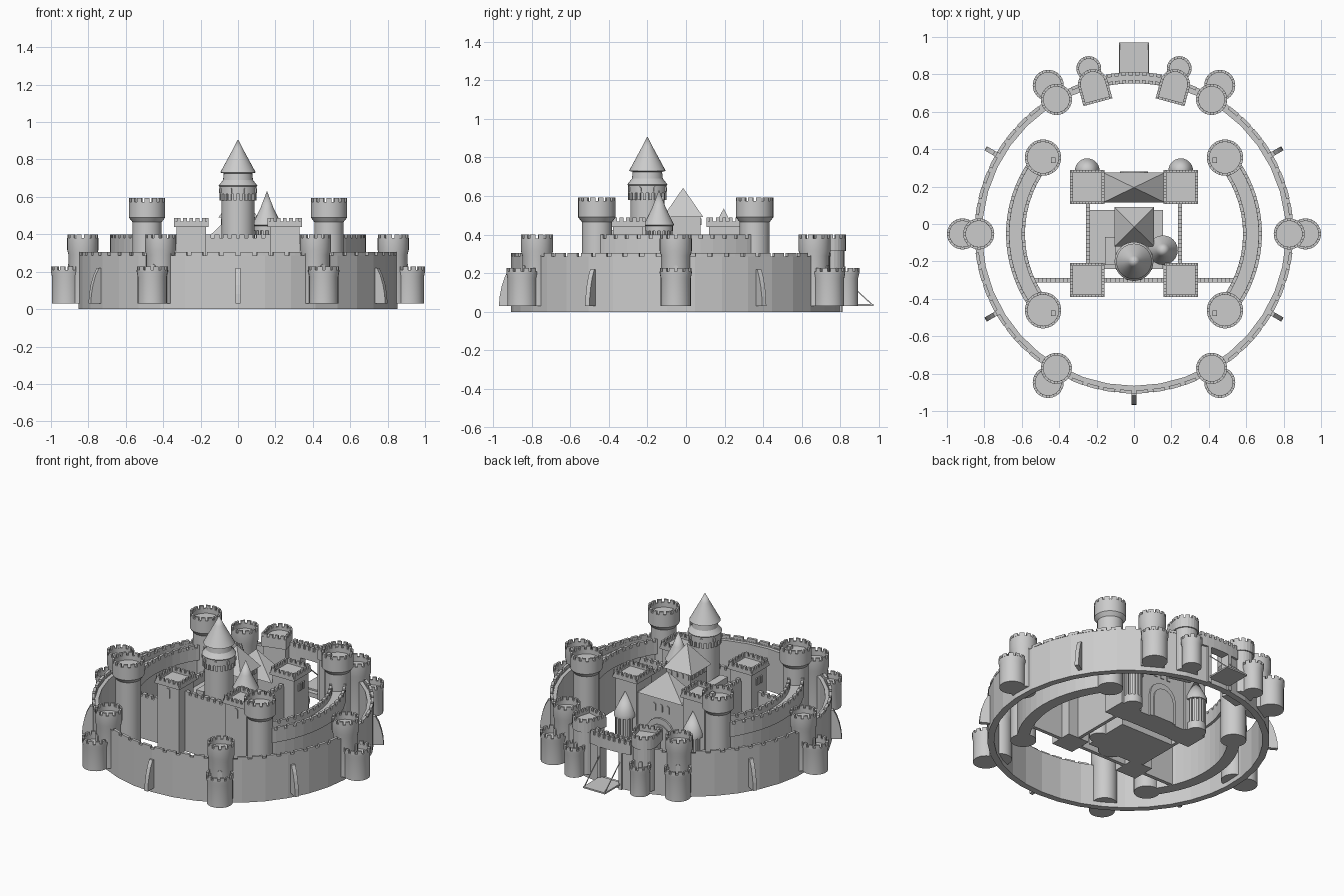
import bpy, bmesh
from math import sin, cos, pi, radians, atan2, hypot
from mathutils import Vector

if "Cube" in bpy.data.objects:
    bpy.data.objects.remove(bpy.data.objects["Cube"])

CY = -0.053          # centre of the ring walls in y
C = (0, CY)


def finish(bm, name, smooth=False):
    bmesh.ops.recalc_face_normals(bm, faces=bm.faces)
    me = bpy.data.meshes.new(name)
    bm.to_mesh(me)
    bm.free()
    ob = bpy.data.objects.new(name, me)
    bpy.context.collection.objects.link(ob)
    if smooth:
        bpy.ops.object.select_all(action='DESELECT')
        ob.select_set(True)
        bpy.context.view_layer.objects.active = ob
        bpy.ops.object.shade_smooth_by_angle(angle=radians(30))
    return ob


def extrude(bm, pts, vec):
    """Closed polygon swept along vec."""
    a = [bm.verts.new(p) for p in pts]
    b = [bm.verts.new(Vector(p) + Vector(vec)) for p in pts]
    bm.faces.new(a)
    bm.faces.new(b[::-1])
    n = len(a)
    for i in range(n):
        bm.faces.new((a[i], a[(i + 1) % n], b[(i + 1) % n], b[i]))


def prism(bm, pts, z0, z1):
    extrude(bm, [(x, y, z0) for x, y in pts], (0, 0, z1 - z0))


def box(bm, x0, x1, y0, y1, z0, z1):
    prism(bm, [(x0, y0), (x1, y0), (x1, y1), (x0, y1)], z0, z1)


def arc(bm, c, r0, r1, z0, z1, a0, a1, n):
    """Curved wall block, angles in degrees."""
    ang = [radians(a0 + (a1 - a0) * i / n) for i in range(n + 1)]
    rows = [[bm.verts.new((c[0] + r * cos(a), c[1] + r * sin(a), z))
             for r, z in ((r0, z0), (r1, z0), (r1, z1), (r0, z1))] for a in ang]
    for p, q in zip(rows, rows[1:]):
        for k in range(4):
            bm.faces.new((p[k], p[(k + 1) % 4], q[(k + 1) % 4], q[k]))
    bm.faces.new(rows[0])
    bm.faces.new(rows[-1][::-1])


def arc_merlons(bm, c, r0, r1, z0, z1, a0, a1, count, fill=0.65):
    step = (a1 - a0) / count
    for i in range(count):
        s = a0 + step * (i + (1 - fill) / 2)
        arc(bm, c, r0, r1, z0, z1, s, s + step * fill, 2)


def lathe(bm, c, profile, seg=28):
    """Revolve (r, z) points; r = 0 ends close to a point."""
    rings = []
    for r, z in profile:
        if r == 0:
            rings.append([bm.verts.new((c[0], c[1], z))] * seg)
        else:
            rings.append([bm.verts.new((c[0] + r * cos(2 * pi * i / seg), c[1] + r * sin(2 * pi * i / seg), z))
                          for i in range(seg)])
    for p, q in zip(rings, rings[1:]):
        for i in range(seg):
            j = (i + 1) % seg
            bm.faces.new(list(dict.fromkeys((p[i], p[j], q[j], q[i]))))


def parapet(bm, p, q, t, z0, z1, n, fill=0.6):
    """Straight low wall from p to q, with n merlons."""
    p, q = Vector(p), Vector(q)
    d = q - p
    o = Vector((-d.y, d.x)).normalized() * t / 2

    def seg(a, b, lo, hi):
        u, v = p + d * a, p + d * b
        prism(bm, [u - o, v - o, v + o, u + o], lo, hi)
    seg(0, 1, z0, z1 - 0.02)
    for i in range(n):
        s = (i + (1 - fill) / 2) / n
        seg(s, s + fill / n, z1 - 0.02, z1)


def arch(bm, pos, ang, w, h, depth=0.006):
    """Round-topped window or door panel, facing direction ang (degrees)."""
    a = radians(ang)
    t, nrm = Vector((-sin(a), cos(a), 0)), Vector((cos(a), sin(a), 0))
    prof = [(-w / 2, 0), (w / 2, 0)] + [(w / 2 * cos(pi * i / 8), h - w / 2 + w / 2 * sin(pi * i / 8)) for i in range(9)]
    extrude(bm, [Vector(pos) - nrm * depth + t * u + Vector((0, 0, v)) for u, v in prof], nrm * depth * 2)


def round_tower(name, c, rs, rh, z0, zh, zt, merlons=12):
    """Shaft, overhanging head, sunken roof and merlons."""
    bm = bmesh.new()
    ri = rh - 0.014
    lathe(bm, c, [(0, z0), (rs, z0), (rs, zh - 0.025), (rh, zh), (rh, zt - 0.02), (ri, zt - 0.02),
                  (ri, zt - 0.05), (0, zt - 0.05)])
    arc_merlons(bm, c, ri, rh, zt - 0.02, zt, 0, 360, merlons)
    return bm


def polar(r, a):
    return (r * cos(radians(a)), CY + r * sin(radians(a)))


# Outer ring wall, with a gap for the gate at the back
bm = bmesh.new()
arc(bm, C, 0.812, 0.853, 0, 0.28, 96, 444, 36)
arc(bm, C, 0.835, 0.853, 0.28, 0.287, 96, 444, 36)
arc_merlons(bm, C, 0.835, 0.853, 0.287, 0.304, 96, 444, 58, 0.72)
finish(bm, "outer_wall")

# Gate sill, lintel and double parapet
bm = bmesh.new()
arc(bm, C, 0.812, 0.853, 0, 0.03, 84, 96, 4)
arc(bm, C, 0.805, 0.865, 0.245, 0.31, 80, 100, 6)
for r in (0.805, 0.847):
    arc_merlons(bm, C, r, r + 0.018, 0.31, 0.335, 80, 100, 8)
for s in (84, 94.5):
    arc(bm, C, 0.805, 0.865, 0, 0.25, s, s + 1.5, 1)
finish(bm, "gatehouse")

# Drawbridge and chains
bm = bmesh.new()
box(bm, -0.08, 0.08, 0.79, 0.97, 0.03, 0.04)
finish(bm, "drawbridge")
bm = bmesh.new()
for x in (-0.076, 0.076):
    extrude(bm, [(x - 0.002, 0.962, 0.036), (x + 0.002, 0.962, 0.036), (x + 0.002, 0.966, 0.04), (x - 0.002, 0.966, 0.04)],
            (0, -0.16, 0.145))
finish(bm, "drawbridge_chains")

# Paired towers every 60 degrees around the outer wall
for a in range(0, 360, 60):
    bm = round_tower("t", polar(0.83, a), 0.076, 0.083, 0.03, 0.315, 0.4)
    arch(bm, (*polar(0.904, a), 0.185), a, 0.026, 0.055)
    finish(bm, "outer_tower", True)
    finish(round_tower("t", polar(0.917, a), 0.078, 0.083, 0.03, 0.2, 0.228), "outer_low_tower", True)

# Gate flanking towers: half round outside, square inside
for a in (74.7, 105.3):
    c = Vector(polar(0.83, a))
    u = Vector((cos(radians(a)), sin(radians(a))))
    t = Vector((-u.y, u.x))
    bm = bmesh.new()
    for r, back, z0, z1 in ((0.072, 0.092, 0.03, 0.315), (0.08, 0.1, 0.315, 0.36)):
        pts = [c + u * r * cos(pi * i / 12 - pi / 2) + t * r * sin(pi * i / 12 - pi / 2) for i in range(13)]
        prism(bm, pts + [c + t * r - u * back, c - t * r - u * back], z0, z1)
    k = 0.073
    for p, q, n in ((c + t * k, c + t * k - u * 0.1, 3), (c - t * k, c - t * k - u * 0.1, 3),
                    (c + t * k - u * 0.093, c - t * k - u * 0.093, 4)):
        parapet(bm, p, q, 0.014, 0.36, 0.4, n)
    arc(bm, c, 0.066, 0.08, 0.36, 0.38, a - 90, a + 90, 12)
    arc_merlons(bm, c, 0.066, 0.08, 0.38, 0.4, a - 90, a + 90, 6)
    arch(bm, (*(c + u * 0.073), 0.185), a, 0.024, 0.05)
    finish(bm, "gate_tower")
    finish(round_tower("t", polar(0.917, a), 0.06, 0.066, 0.03, 0.2, 0.228, 10), "gate_low_tower", True)

# Curved buttress fins
bm = bmesh.new()
for a in (30, 150, 210, 270, 330):
    u = Vector((cos(radians(a)), sin(radians(a)), 0))
    t = Vector((-u.y, u.x, 0)) * 0.0125
    prof = [(0.84, 0.03), (0.916, 0.03), (0.912, 0.08), (0.902, 0.13), (0.886, 0.18), (0.865, 0.22), (0.84, 0.22)]
    extrude(bm, [Vector((0, CY, z)) + u * r - t for r, z in prof], t * 2)
finish(bm, "buttresses")

# Inner curved walls with walkway and four tall towers
for mid in (0, 180):
    bm = bmesh.new()
    a0, a1 = mid - 38, mid + 38
    arc(bm, C, 0.6, 0.675, 0, 0.31, a0, a1, 14)
    arc(bm, C, 0.583, 0.684, 0.3, 0.355, a0, a1, 14)
    for r in (0.583, 0.666):
        arc(bm, C, r, r + 0.018, 0.355, 0.38, a0, a1, 14)
        arc_merlons(bm, C, r, r + 0.018, 0.38, 0.4, a0, a1, 14, 0.7)
    finish(bm, "inner_wall")
    for a in (mid - 40, mid + 40):
        c = polar(0.635, a)
        bm = round_tower("t", c, 0.078, 0.097, 0, 0.49, 0.593, 14)
        hx = c[0] * 0.89
        box(bm, hx - 0.012, hx + 0.012, c[1] - 0.03, c[1], 0.54, 0.565)
        finish(bm, "inner_tower", True)

# Square corner towers of the central castle
for x in (-0.25, 0.25):
    for y in (-0.3, 0.198):
        bm = bmesh.new()
        box(bm, x - 0.078, x + 0.078, y - 0.078, y + 0.078, 0, 0.44)
        box(bm, x - 0.091, x + 0.091, y - 0.091, y + 0.091, 0.44, 0.455)
        h = 0.084
        cs = [(x - h, y - h), (x + h, y - h), (x + h, y + h), (x - h, y + h)]
        for i in range(4):
            parapet(bm, cs[i], cs[(i + 1) % 4], 0.014, 0.455, 0.488, 5)
        if y < 0:
            arch(bm, (x, y - 0.078, 0.36), 270, 0.028, 0.065)
        for k in (-0.025, 0, 0.025):
            arch(bm, (x + (0.078 if x > 0 else -0.078), y + k, 0.35), 0, 0.014, 0.05)
        finish(bm, "square_tower")
    # Round bay with slender columns and a cone roof on the back tower
    bm = bmesh.new()
    c = (x, 0.285)
    lathe(bm, c, [(0, 0), (0.06, 0), (0.06, 0.05), (0.048, 0.05), (0.048, 0.21), (0.066, 0.21), (0.066, 0.235), (0, 0.37)])
    arc_merlons(bm, c, 0.045, 0.06, 0.05, 0.21, 0, 360, 12, 0.5)
    finish(bm, "back_bay_turret", True)

# Curtain walls joining the towers
bm = bmesh.new()
parapet(bm, (-0.18, -0.3), (0.18, -0.3), 0.024, 0, 0.4, 8)
for s in (-1, 1):
    parapet(bm, (s * 0.245, -0.22), (s * 0.245, 0.12), 0.022, 0, 0.4, 8)
    parapet(bm, (s * 0.32, -0.3), (s * 0.545, -0.3), 0.024, 0, 0.3, 5)
finish(bm, "curtain_walls")


def pyramid(bm, x0, x1, y0, y1, z0, z1):
    b = [bm.verts.new(p) for p in ((x0, y0, z0), (x1, y0, z0), (x1, y1, z0), (x0, y1, z0))]
    top = bm.verts.new(((x0 + x1) / 2, (y0 + y1) / 2, z1))
    bm.faces.new(b)
    for i in range(4):
        bm.faces.new((b[i], b[(i + 1) % 4], top))


# Back hall with a peaked roof, arched door and windows
bm = bmesh.new()
box(bm, -0.18, 0.18, 0.125, 0.262, 0, 0.38)
pyramid(bm, -0.165, 0.165, 0.115, 0.275, 0.38, 0.535)
arch(bm, (0, 0.262, 0), 90, 0.2, 0.25, 0.012)
arch(bm, (0, 0.272, 0), 90, 0.15, 0.21, 0.01)
for x in (-0.05, 0, 0.05):
    arch(bm, (x, 0.262, 0.29), 90, 0.024, 0.05)
finish(bm, "back_hall")

# Keep: broad base, upper storey with round-topped windows, pyramid roof
bm = bmesh.new()
box(bm, -0.238, 0.155, -0.24, 0.075, 0, 0.34)
box(bm, -0.155, -0.1, -0.22, -0.07, 0.34, 0.38)
box(bm, -0.085, 0.09, -0.1, 0.075, 0.34, 0.495)
pyramid(bm, -0.104, 0.107, -0.12, 0.09, 0.49, 0.642)
for i in range(4):
    k = -0.064 + i * 0.042
    for pos, a in (((0.09, k - 0.012, 0.45), 0), ((-0.085, k - 0.012, 0.45), 180), ((k + 0.002, 0.075, 0.45), 90)):
        arch(bm, pos, a, 0.028, 0.034)
finish(bm, "keep")

# Great round tower with corbelled gallery and spire
bm = bmesh.new()
c = (0, -0.2)
lathe(bm, c, [(0, 0), (0.088, 0), (0.088, 0.615), (0.1, 0.615), (0.1, 0.655), (0.104, 0.66), (0.08, 0.69),
              (0.076, 0.725), (0.095, 0.73), (0.06, 0.795), (0.03, 0.85), (0, 0.908)], 32)
arc_merlons(bm, c, 0.085, 0.1, 0.58, 0.616, 0, 360, 20, 0.5)
for i in range(8):
    a = 22.5 + i * 45
    arch(bm, (0.1 * cos(radians(a)), -0.2 + 0.1 * sin(radians(a)), 0.622), a, 0.014, 0.026)
finish(bm, "great_tower", True)

# Smaller round tower with a cone roof
bm = bmesh.new()
c = (0.155, -0.14)
lathe(bm, c, [(0, 0), (0.06, 0), (0.06, 0.42), (0.072, 0.42), (0.072, 0.445), (0.079, 0.45), (0.035, 0.54), (0, 0.632)], 24)
arc_merlons(bm, c, 0.058, 0.071, 0.395, 0.421, 0, 360, 16, 0.5)
finish(bm, "small_spire_tower", True)
